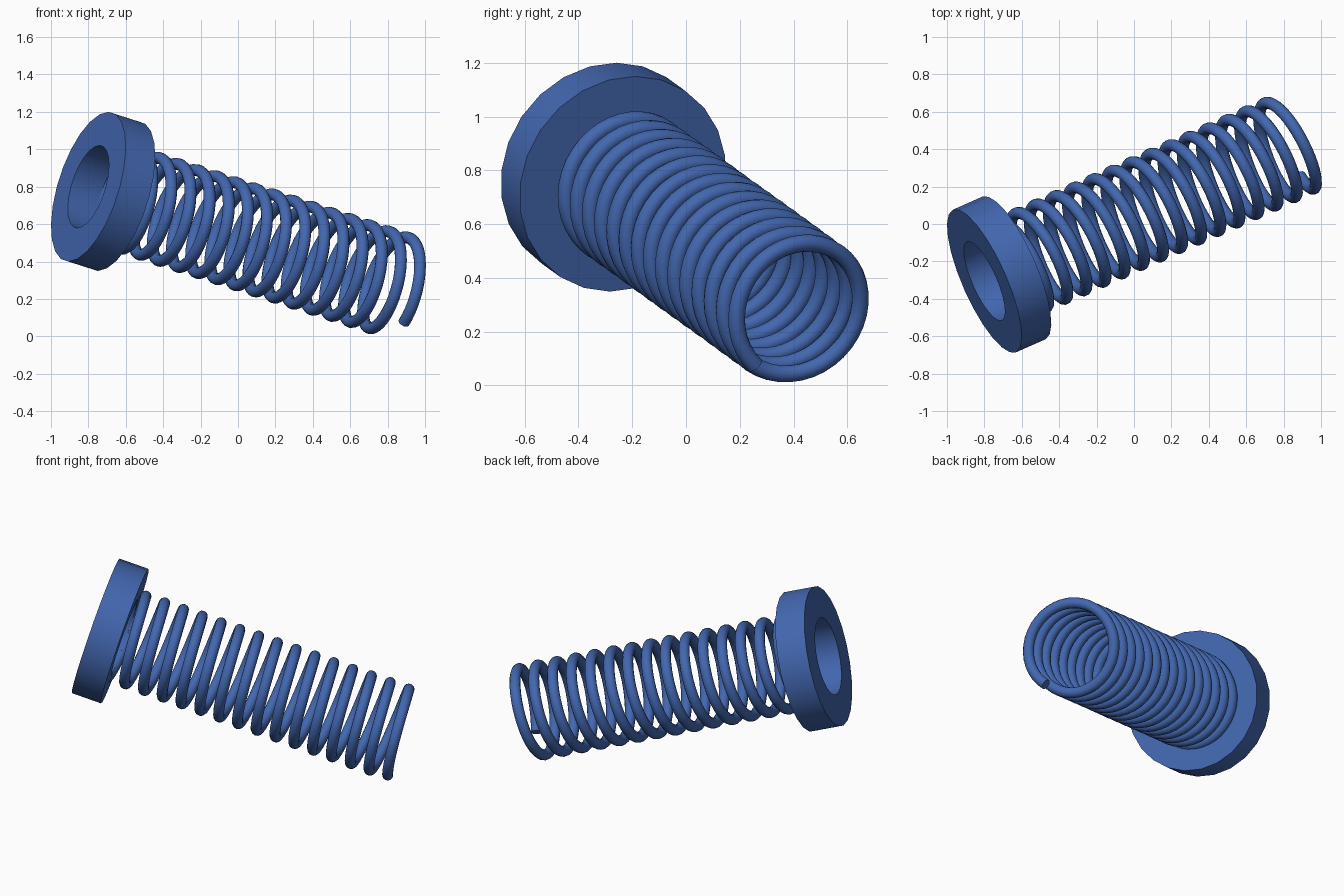
import bpy, bmesh, math
from mathutils import Vector, Matrix

if "Cube" in bpy.data.objects:
    bpy.data.objects.remove(bpy.data.objects["Cube"])

blue = bpy.data.materials.new("steel_blue")
blue.diffuse_color = (0.055, 0.135, 0.43, 1)
blue.use_nodes = True
blue.node_tree.nodes["Principled BSDF"].inputs["Base Color"].default_value = blue.diffuse_color

# Common tilted axis: n runs along the spring, v is as upright as possible
ORIGIN = Vector((-0.80, -0.305, 0.80))
n = Vector((0.878, 0.389, -0.281)).normalized()
v = (Vector((0, 0, 1)) - n * n.z).normalized()
u = v.cross(n)          # u, v, n form a right-handed frame
FRAME = Matrix.Translation(ORIGIN) @ Matrix((u, v, n)).transposed().to_4x4()


def finish(obj):
    obj.data.materials.clear()
    obj.data.materials.append(blue)
    obj.matrix_world = FRAME
    bpy.ops.object.select_all(action='DESELECT')
    obj.select_set(True)
    bpy.context.view_layer.objects.active = obj
    bpy.ops.object.shade_smooth_by_angle(angle=math.radians(35))


# Flanged collar: rectangular section swept round the axis
SIDES, R_OUT, R_IN, THICK = 24, 0.417, 0.23, 0.18
profile = [(R_IN, 0), (R_OUT, 0), (R_OUT, THICK), (R_IN, THICK)]
bm = bmesh.new()
rings = []
for i in range(SIDES):
    a = math.pi / 2 + 2 * math.pi * i / SIDES
    rings.append([bm.verts.new((r * math.cos(a), r * math.sin(a), z)) for r, z in profile])
for i in range(SIDES):
    a, b = rings[i], rings[(i + 1) % SIDES]
    for j in range(4):
        k = (j + 1) % 4
        bm.faces.new((a[j], a[k], b[k], b[j]))
bmesh.ops.recalc_face_normals(bm, faces=bm.faces)
mesh = bpy.data.meshes.new("collar")
bm.to_mesh(mesh)
bm.free()
collar = bpy.data.objects.new("collar", mesh)
bpy.context.collection.objects.link(collar)
finish(collar)

# Coil spring: right-handed helix with a round wire, ending free at the far end
TURNS, STEPS, PITCH, R_COIL, R_WIRE, T_END = 15, 40, 0.1165, 0.262, 0.032, 1.903
end_dir = Vector((0.015, -0.177, -0.189))
end_angle = math.atan2(end_dir.dot(v), end_dir.dot(u))
curve = bpy.data.curves.new("coil_spring", 'CURVE')
curve.dimensions = '3D'
curve.bevel_depth = R_WIRE
curve.bevel_resolution = 4
curve.use_fill_caps = True
spline = curve.splines.new('POLY')
count = TURNS * STEPS
spline.points.add(count)
for i, p in enumerate(spline.points):
    back = (count - i) / STEPS          # turns left before the free end
    a = end_angle - 2 * math.pi * back
    p.co = (R_COIL * math.cos(a), R_COIL * math.sin(a), T_END - PITCH * back, 1)
spring = bpy.data.objects.new("coil_spring", curve)
bpy.context.collection.objects.link(spring)
bpy.ops.object.select_all(action='DESELECT')
spring.select_set(True)
bpy.context.view_layer.objects.active = spring
bpy.ops.object.convert(target='MESH')
finish(bpy.context.view_layer.objects.active)
